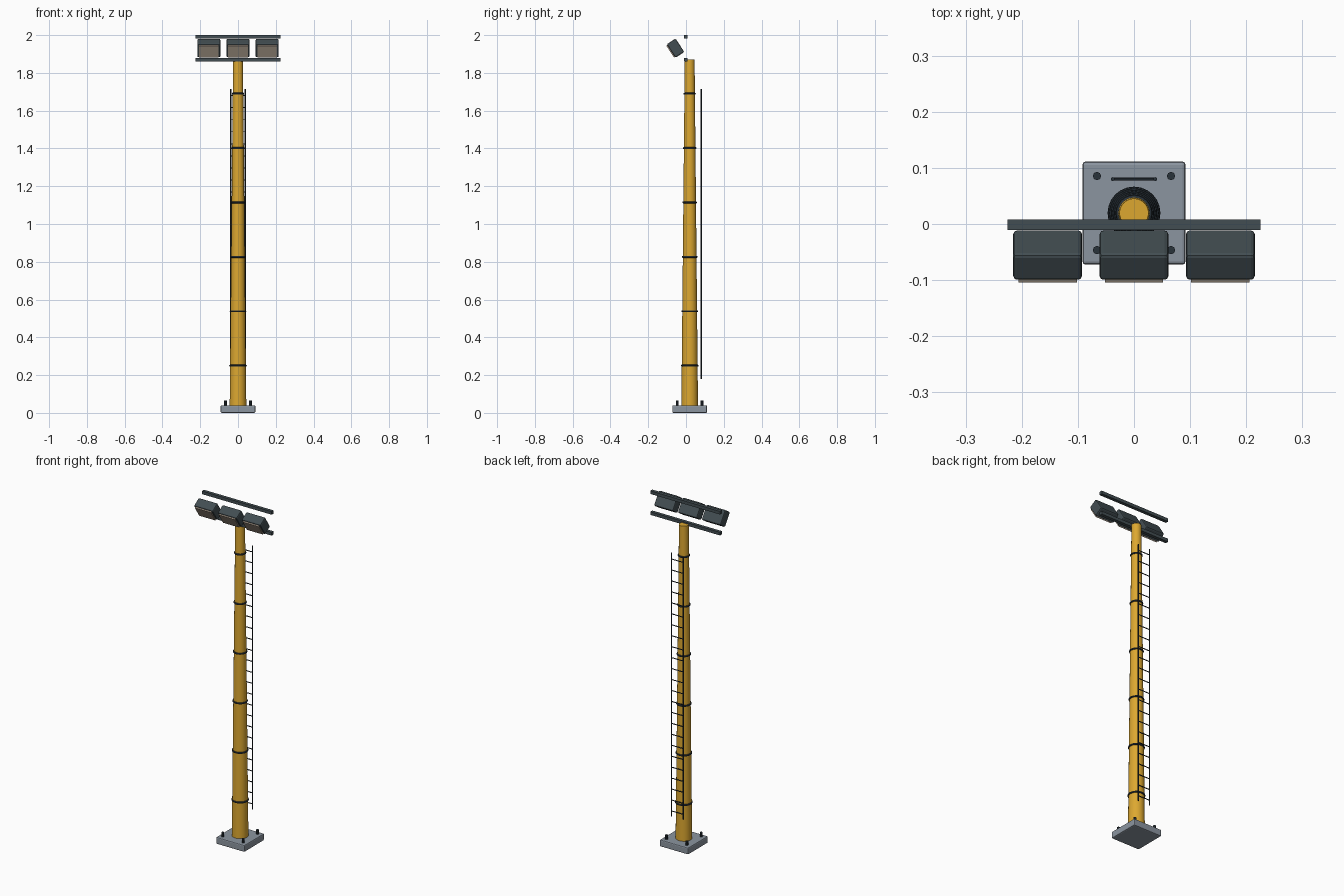
import bpy
import math

cube = bpy.data.objects.get("Cube")
if cube:
    bpy.data.objects.remove(cube, do_unlink=True)


def material(name, r, g, b):
    m = bpy.data.materials.new(name)
    m.use_nodes = True
    m.diffuse_color = (r, g, b, 1)
    m.node_tree.nodes["Principled BSDF"].inputs["Base Color"].default_value = (r, g, b, 1)
    return m


YELLOW = material("yellow_paint", 0.72, 0.39, 0.03)
SLATE = material("dark_slate", 0.055, 0.075, 0.084)
BLACK = material("blue_black_steel", 0.022, 0.032, 0.042)
GREY = material("grey_concrete", 0.26, 0.30, 0.35)
LENS = material("warm_lens", 0.46, 0.38, 0.30)

POLE_Y = 0.0195
BASE_H = 0.04
POLE_TOP = 1.87
R_BOTTOM, R_TOP = 0.044, 0.026


def finish(name, mat, smooth=False):
    ob = bpy.context.object
    ob.name = name
    ob.data.materials.append(mat)
    if smooth:
        bpy.ops.object.shade_smooth_by_angle(angle=math.radians(40))
    return ob


def box(name, size, loc, mat, bevel=0, tilt=0):
    bpy.ops.mesh.primitive_cube_add(size=1, location=loc, rotation=(tilt, 0, 0))
    bpy.context.object.scale = size
    bpy.ops.object.transform_apply(location=False, rotation=False, scale=True)
    ob = finish(name, mat)
    if bevel:
        mod = ob.modifiers.new("rounded_edges", "BEVEL")
        mod.width = bevel
        mod.segments = 2
    return ob


def rod(name, radius, length, loc, mat, sides=8, across=False):
    turn = (0, math.pi / 2, 0) if across else (0, 0, 0)
    bpy.ops.mesh.primitive_cylinder_add(vertices=sides, radius=radius, depth=length,
                                        location=loc, rotation=turn)
    return finish(name, mat, True)


# Base plate and anchor bolts
box("base_plate", (0.184, 0.184, BASE_H), (0, POLE_Y, BASE_H / 2), GREY, 0.006)
for sx in (-1, 1):
    for sy in (-1, 1):
        rod("anchor_bolt", 0.0075, 0.034, (sx * 0.066, POLE_Y + sy * 0.066, 0.048), BLACK)

# Tapered pole
bpy.ops.mesh.primitive_cone_add(vertices=24, radius1=R_BOTTOM, radius2=R_TOP,
                                depth=POLE_TOP - BASE_H,
                                location=(0, POLE_Y, (POLE_TOP + BASE_H) / 2))
finish("pole", YELLOW, True)

# Joint rings follow the taper
for i in range(6):
    z = 0.25 + i * 0.288
    r = R_BOTTOM + (R_TOP - R_BOTTOM) * (z - BASE_H) / (POLE_TOP - BASE_H)
    bpy.ops.mesh.primitive_torus_add(major_segments=24, minor_segments=8, major_radius=r,
                                     minor_radius=0.0052, location=(0, POLE_Y, z))
    finish("joint_ring", BLACK, True)

# Service ladder behind the pole
LADDER_Y = 0.08
for sx in (-1, 1):
    rod("ladder_rail", 0.0035, 1.535, (sx * 0.038, LADDER_Y, 0.9475), BLACK)
RUNGS = 24
for i in range(RUNGS):
    z = 0.21 + i * 1.47 / (RUNGS - 1)
    rod("ladder_rung", 0.0026, 0.076, (0, LADDER_Y, z), BLACK, 6, True)

# Crossbars
for name, z in (("lower_crossbar", 1.869), ("upper_crossbar", 1.991)):
    box(name, (0.45, 0.019, 0.018), (0, -0.0015, z), SLATE)

# Three floodlights, tilted forward and down
TILT = math.radians(33)
for x in (-0.154, 0, 0.154):
    box("lamp_housing", (0.123, 0.056, 0.085), (x, -0.0555, 1.931), SLATE, 0.007, TILT)
    d = 0.0305
    box("lamp_lens", (0.104, 0.007, 0.074),
        (x, -0.0555 - d * math.cos(TILT), 1.931 - d * math.sin(TILT)), LENS, 0, TILT)
